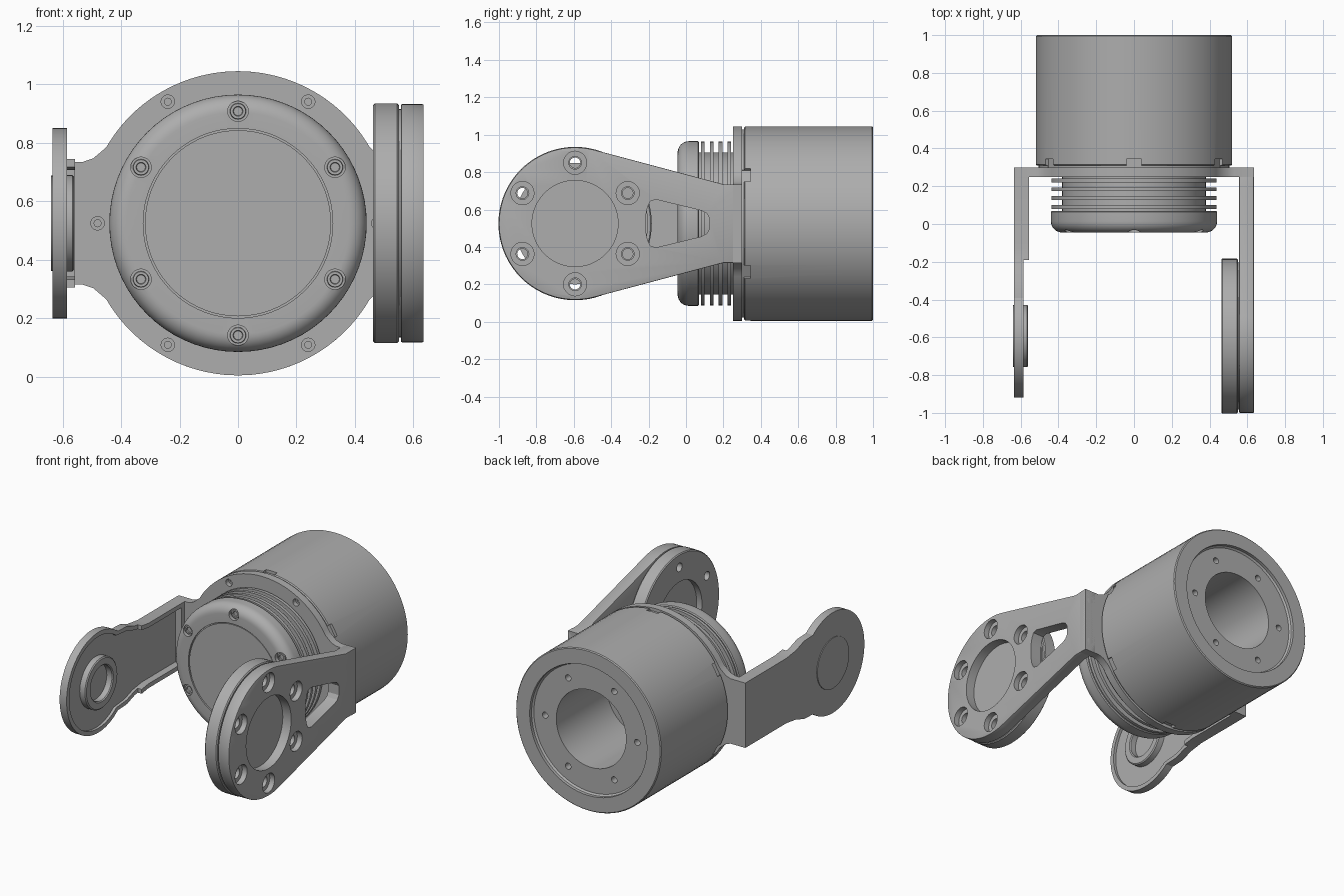
import bpy, bmesh
from math import sin, cos, pi, radians, acos, atan2, hypot

if "Cube" in bpy.data.objects:
    bpy.data.objects.remove(bpy.data.objects["Cube"])

metal = bpy.data.materials.new("grey metal")
metal.use_nodes = True
GREY = (0.42, 0.42, 0.42, 1)
metal.diffuse_color = GREY
metal.node_tree.nodes["Principled BSDF"].inputs["Base Color"].default_value = GREY

ZC = 0.525          # height of every axis
YP = -0.593         # pivot position of the arms


def finish(bm, name):
    bmesh.ops.remove_doubles(bm, verts=bm.verts, dist=1e-5)
    bmesh.ops.recalc_face_normals(bm, faces=bm.faces)
    me = bpy.data.meshes.new(name)
    bm.to_mesh(me)
    bm.free()
    me.materials.append(metal)
    ob = bpy.data.objects.new(name, me)
    bpy.context.collection.objects.link(ob)
    return ob


def lathe(name, profile, axis="y", at=(0, 0), segs=72, closed=False):
    """Spin (radius, along) points; at = centre of the circle in the cross plane."""
    bm = bmesh.new()
    rings = []
    for r, a in profile:
        ring = []
        for i in range(segs):
            u, v = r * cos(2 * pi * i / segs) + at[0], r * sin(2 * pi * i / segs) + ZC + at[1]
            ring.append(bm.verts.new((u, a, v) if axis == "y" else (a, u, v)))
        rings.append(ring)
    pairs = list(zip(rings, rings[1:]))
    if closed:
        pairs.append((rings[-1], rings[0]))
    for p, q in pairs:
        for i in range(segs):
            j = (i + 1) % segs
            bm.faces.new((p[i], p[j], q[j], q[i]))
    if not closed:
        bm.faces.new(rings[0])
        bm.faces.new(rings[-1])
    return finish(bm, name)


def prism(name, outline, lo, hi, axis="x"):
    """Extrude an outline of (y, z) or (x, z) points along the axis."""
    bm = bmesh.new()
    ends = [[bm.verts.new((a, u, v + ZC) if axis == "x" else (u, a, v + ZC)) for u, v in outline]
            for a in (lo, hi)]
    bm.faces.new(ends[0])
    bm.faces.new(ends[1])
    n = len(outline)
    for i in range(n):
        j = (i + 1) % n
        bm.faces.new((ends[0][i], ends[0][j], ends[1][j], ends[1][i]))
    return finish(bm, name)


def select(ob):
    bpy.ops.object.select_all(action="DESELECT")
    ob.select_set(True)
    bpy.context.view_layer.objects.active = ob


def cut(ob, cutters):
    select(ob)
    for c in cutters:
        m = ob.modifiers.new("cut", "BOOLEAN")
        m.operation, m.solver, m.object = "DIFFERENCE", "EXACT", c
        bpy.ops.object.modifier_apply(modifier=m.name)
        bpy.data.objects.remove(c)


def soften(ob, width):
    m = ob.modifiers.new("edge", "BEVEL")
    m.width, m.segments, m.limit_method, m.angle_limit = width, 2, "ANGLE", radians(50)
    select(ob)
    bpy.ops.object.modifier_apply(modifier="edge")


def arc(r, a0, a1, n, cu=0, cv=0):
    return [(cu + r * cos(radians(a0 + (a1 - a0) * i / n)),
             cv + r * sin(radians(a0 + (a1 - a0) * i / n))) for i in range(n + 1)]


def mirror_v(half):
    return half + [(u, -v) for u, v in reversed(half) if abs(v) > 1e-6]


def bolt_circle(r, start, c=(0, 0)):
    return [(c[0] + r * cos(radians(start + 60 * i)), c[1] + r * sin(radians(start + 60 * i)))
            for i in range(6)]


def stepped(at, axis, r1, r2, a0, a1, a2):
    """Counterbored hole cutter: wide from a0 to a1, narrow to a2."""
    return lathe("cutter", [(r1, a0), (r1, a1), (r2, a1), (r2, a2)], axis, at, 20)


parts = []

# Motor housing with stepped bore at the back
housing = lathe("motor_housing", [(0.25, 0.45), (0.25, 0.97), (0.41, 0.97), (0.42, 0.98), (0.42, 1.0),
                                  (0.514, 1.0), (0.52, 0.994), (0.52, 0.316), (0.514, 0.31),
                                  (0.505, 0.31), (0.505, 0.3)])
cutters = [lathe("cutter", [(0.02, 0.9), (0.02, 1.05)], "y", p, 16) for p in bolt_circle(0.33, 0)]
for i in range(6):
    t = radians(30 + 60 * i)
    box = [(r * cos(t) - w * sin(t), r * sin(t) + w * cos(t))
           for r, w in ((0.5, -0.04), (0.56, -0.04), (0.56, 0.04), (0.5, 0.04))]
    cutters.append(prism("cutter", box, 0.28, 0.345, "y"))
cut(housing, cutters)
parts.append(housing)

# Finned neck
fins = [(0.38, 0.06)]
for y in (0.09, 0.137, 0.184, 0.231):
    fins += [(0.38, y - 0.01), (0.438, y - 0.01), (0.438, y + 0.01), (0.38, y + 0.01)]
parts.append(lathe("cooling_fins", fins + [(0.38, 0.305)]))

# Rounded front cap with countersunk screws
cap = lathe("front_cap", [(0.318, -0.042), (0.318, -0.034), (0.324, -0.034), (0.324, -0.045)]
            + [(r, -y) for r, y in arc(0.06, 90, 0, 8, 0.38, -0.015)] + [(0.44, 0.064), (0.434, 0.07)])
cut(cap, [stepped(p, "y", 0.035, 0.018, -0.06, -0.022, 0.02) for p in bolt_circle(0.383, 30)])
parts.append(cap)
for p in bolt_circle(0.383, 30):
    parts.append(lathe("cap_screw", [(0.015, -0.022), (0.017, -0.03), (0.026, -0.03), (0.028, -0.02)],
                       "y", p, 20))

# Mounting plate with wings
upper = [(0.635, 0.21), (0.53, 0.21), (0.495, 0.222), (0.47, 0.243)]
plate_half = upper + arc(0.52, 30, 150, 40) + [(-u, v) for u, v in reversed(upper)]
plate = prism("mounting_plate", mirror_v(plate_half), 0.25, 0.3, "y")
holes = [stepped(p, "y", 0.023, 0.012, 0.2, 0.28, 0.32) for p in bolt_circle(0.48, 0)]
holes += [lathe("cutter", [(0.02, 0.27), (0.02, 0.35)], "y", (s * 0.6, z), 16)
          for s in (-1, 1) for z in (-0.14, 0.14)]
cut(plate, holes + [lathe("cutter", [(0.43, 0.2), (0.43, 0.35)])])
parts.append(plate)


# Drive arm: tapered plate ending in a round flange
def taper(radius, u, v):
    d = hypot(u - YP, v)
    a = atan2(v, u - YP) + acos(radius / d)
    return a * 180 / pi


R = 0.407
arm = prism("drive_arm", mirror_v([(0.3, 0.21), (0.2, 0.21)] + arc(R, taper(R, 0.2, 0.21), 180, 30, YP)),
            0.557, 0.635)
soften(arm, 0.004)
window = mirror_v([(0.125, 0.03), (0.11, 0.055), (0.08, 0.07), (-0.16, 0.128), (-0.19, 0.12), (-0.205, 0.09),
                   (-0.215, 0.04)])
cutters = [prism("cutter", window, 0.5, 0.7), lathe("cutter", [(0.23, 0.575), (0.23, 0.7)], "x", (YP, 0))]
cutters += [stepped(p, "x", 0.062, 0.034, 0.7, 0.6, 0.5) for p in bolt_circle(0.325, 30, (YP, 0))]
cut(arm, cutters)
parts.append(arm)

# Drive flange inside the drive arm
flange = lathe("drive_flange", [(0.23, 0.5), (0.23, 0.462), (0.404, 0.462), (0.41, 0.468), (0.41, 0.544),
                                (0.404, 0.55), (0.39, 0.55), (0.39, 0.56)], "x", (YP, 0))
cut(flange, [lathe("cutter", [(0.028, 0.4), (0.028, 0.6)], "x", p, 16)
             for p in bolt_circle(0.325, 30, (YP, 0))])
parts.append(flange)


# Idler arm: disc on a straight neck, with a raised rim inside
def paddle(r, neck, start, flare):
    a = 180 / pi * acos(0.2 / 0.325)
    return mirror_v([(start, neck), (-0.12, neck), (-0.22, neck + flare), (-0.3, neck + 3 * flare)]
                    + arc(r, a, 180, 30, YP))


idler = prism("idler_arm", paddle(0.325, 0.21, 0.3, 0.014), -0.635, -0.557)
trim = prism("cutter", [(-1.1, -0.5), (-0.19, -0.5), (-0.19, 0.5), (-1.1, 0.5)], -0.585, -0.4)
pocket = prism("cutter", paddle(0.297, 0.182, 0.22, 0.014), -0.603, -0.5)
cut(idler, [trim, pocket])
parts.append(idler)

# Idler bearing ring and outer cover
parts.append(lathe("bearing_ring", [(0.165, -0.61), (0.165, -0.566), (0.158, -0.56), (0.118, -0.56),
                                    (0.112, -0.566), (0.112, -0.61)], "x", (YP, 0), 48, True))
parts.append(lathe("idler_cover", [(0.163, -0.63), (0.163, -0.64)], "x", (YP, 0), 48))

for ob in parts:
    select(ob)
    bpy.ops.object.shade_smooth_by_angle(angle=radians(30))
